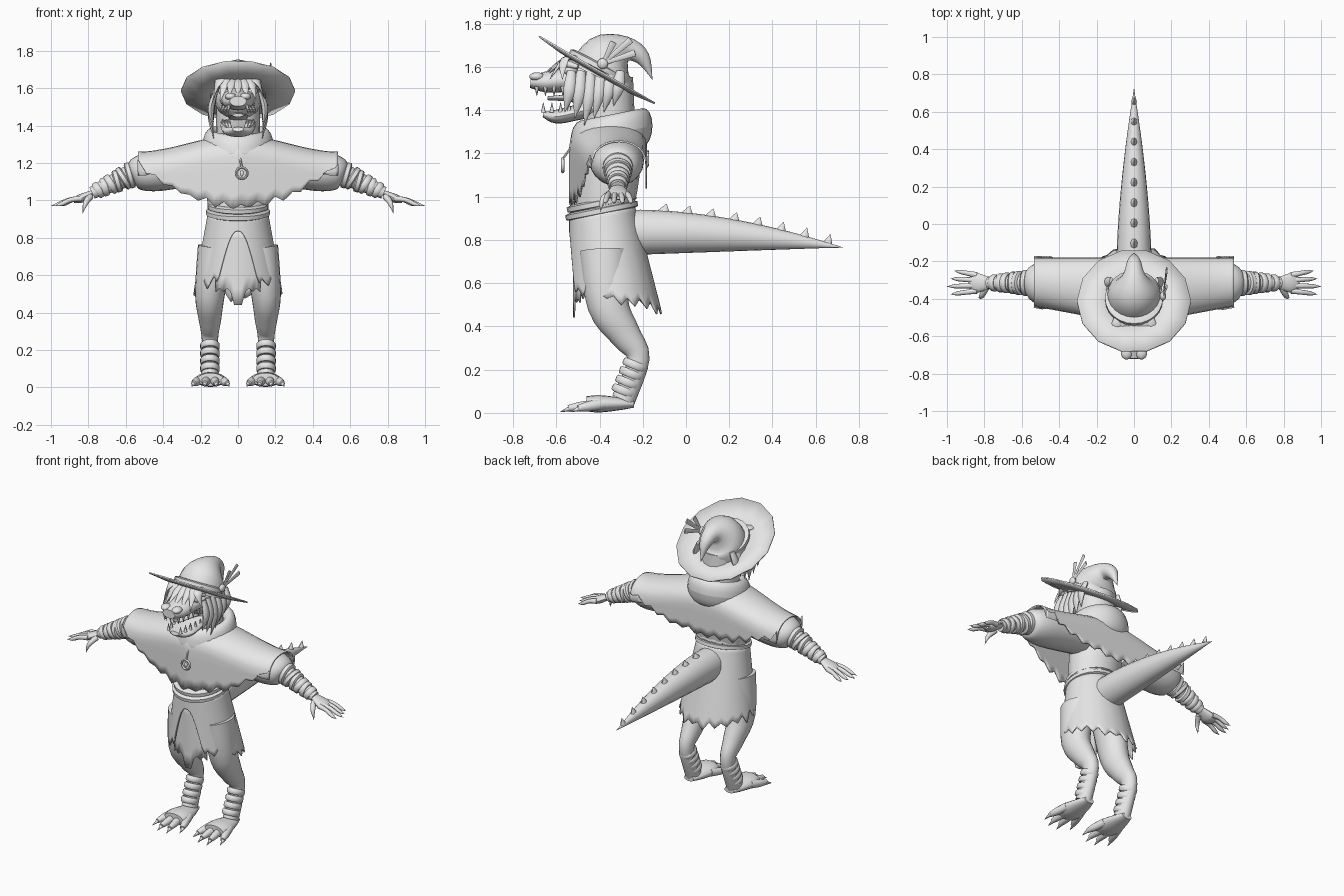
import bpy, bmesh, math, random
from mathutils import Vector

random.seed(4)
if "Cube" in bpy.data.objects:
    bpy.data.objects.remove(bpy.data.objects["Cube"])

clay = bpy.data.materials.new("light_grey")
clay.use_nodes = True
clay.diffuse_color = (.8, .8, .8, 1)
clay.node_tree.nodes["Principled BSDF"].inputs["Base Color"].default_value = clay.diffuse_color
UP, BACK, RIGHT = Vector((0, 0, 1)), Vector((0, 1, 0)), Vector((-1, 0, 0))


def finish(name, bm, mirror=False, thick=0):
    bmesh.ops.recalc_face_normals(bm, faces=bm.faces)
    mesh = bpy.data.meshes.new(name)
    bm.to_mesh(mesh)
    bm.free()
    mesh.materials.append(clay)
    part = bpy.data.objects.new(name, mesh)
    bpy.context.collection.objects.link(part)
    bpy.ops.object.select_all(action="DESELECT")
    part.select_set(True)
    bpy.context.view_layer.objects.active = part
    bpy.ops.object.shade_smooth_by_angle(angle=math.radians(45))
    if thick:
        part.modifiers.new("Thickness", "SOLIDIFY").thickness = thick
    if mirror:
        part.modifiers.new("Mirror", "MIRROR").use_mirror_merge = False


def circle(count):
    return [2 * math.pi * k / count for k in range(count)]


def steps(count):
    return [k / (count - 1) for k in range(count)]


def grid(name, rows, wrap=True, caps=False, **options):
    """Skin rows of points with quads."""
    bm = bmesh.new()
    verts = [[bm.verts.new(point) for point in row] for row in rows]
    count = len(rows[0])
    for low, high in zip(verts, verts[1:]):
        for i in range(count if wrap else count - 1):
            j = (i + 1) % count
            bm.faces.new((low[i], low[j], high[j], high[i]))
    if caps:
        bm.faces.new(verts[0])
        bm.faces.new(verts[-1])
    finish(name, bm, **options)


def spline(points, cuts):
    """Smooth a list of vectors by Catmull-Rom interpolation."""
    smooth = []
    last = len(points) - 1
    for i in range(last):
        a, b, c, d = (points[min(max(i + k, 0), last)] for k in (-1, 0, 1, 2))
        for k in range(cuts):
            t = k / cuts
            smooth.append(b + t / 2 * (c - a + t * (2*a - 5*b + 4*c - d + t * (3*(b - c) + d - a))))
    return smooth + [points[-1]]


def tube(name, points, radii, flat=1, ref=None, sides=16, cuts=4, **options):
    """Tapered tube along a path; flat squashes the second axis of the section."""
    path = spline([Vector((*point, radius)) for point, radius in zip(points, radii)], cuts)
    span = (path[-1] - path[0]).to_3d()
    ref = ref or (BACK if abs(span.z) > max(abs(span.x), abs(span.y)) else UP)
    rows = []
    for i, here in enumerate(path):
        along = (path[min(i + 1, len(path) - 1)] - path[max(i - 1, 0)]).to_3d().normalized()
        side = along.cross(ref).normalized()
        other = side.cross(along) * flat
        radius = max(here.w, .001)
        rows.append([here.to_3d() + radius * (side * math.cos(a) + other * math.sin(a)) for a in circle(sides)])
    grid(name, rows, caps=True, **options)


def midline(*pairs):
    return [(0, y, z) for y, z in pairs]


def band(name, centre, axis, radius, width, **options):
    """Short strap with bevelled rims around an axis."""
    axis = Vector(axis).normalized() * width
    tube(name, [Vector(centre) + axis * k for k in (-1, -.6, .6, 1)],
         [radius * k for k in (.88, 1, 1, .88)], cuts=1, sides=24, **options)


def rings(name, y, profile, squash, slope, sides, **options):
    """Level rings (z, radius) that rise with slope towards the back."""
    grid(name, [[(r * math.cos(a), y + r * squash * math.sin(a), z + slope * r * math.sin(a))
                 for a in circle(sides)] for z, r in profile], **options)


def ball(name, centre, size, **options):
    bm = bmesh.new()
    bmesh.ops.create_uvsphere(bm, u_segments=16, v_segments=10, radius=1)
    bmesh.ops.scale(bm, vec=size, verts=bm.verts)
    bmesh.ops.translate(bm, vec=centre, verts=bm.verts)
    finish(name, bm, **options)


def spike(name, base, tip, radius, **options):
    tube(name, [base, tip], [radius, 0], sides=8, cuts=1, **options)


def ragged(count, every, amount):
    """Zigzag offsets for torn hems."""
    keys = [random.uniform(.2, 1) * amount * (-1) ** k for k in range(count // every + 2)]
    return [keys[i // every] + (keys[i // every + 1] - keys[i // every]) * (i % every) / every
            for i in range(count)]


# Tilted hat: brim, crown with a curled tip, band, feathers
HAT_SLOPE = -.52
rings("hat_brim", -.41, [(1.57, .1), (1.575, .2), (1.59, .305)], .9, HAT_SLOPE, 14, thick=.008)
tube("hat_crown", midline((-.4, 1.55), (-.35, 1.64), (-.27, 1.68), (-.2, 1.64), (-.155, 1.54)),
     [.15, .13, .06, .035, 0], sides=24)
band("hat_band", (0, -.4, 1.6), (0, -HAT_SLOPE, 1), .155, .018)
button = Vector((.155, -.385, 1.615))
ball("hat_button", button, (.016, .025, .025), mirror=False)
for y, z in ((.05, .1), (.13, .11), (.15, .05)):
    tube("hat_feather", [button, button + Vector((.02, y, z))], [.008, .016], .3, RIGHT, sides=6, cuts=1)

# Head: skull, neck, open jaws, eyes
ball("skull", (0, -.42, 1.54), (.125, .14, .11))
tube("neck", midline((-.35, 1.2), (-.36, 1.55)), [.12, .115])
tube("upper_jaw", midline((-.4, 1.55), (-.55, 1.54), (-.65, 1.53), (-.72, 1.53)), [.12, .095, .08, .045], .6)
tube("lower_jaw", midline((-.38, 1.42), (-.5, 1.39), (-.6, 1.37), (-.66, 1.38)), [.1, .09, .08, .03], .4)
tube("tongue", midline((-.46, 1.44), (-.55, 1.455), (-.64, 1.455)), [.05, .05, .03], .3)
ball("nostril", (.04, -.69, 1.555), (.03, .035, .02), mirror=True)
ball("eye", (.075, -.535, 1.585), (.03, .035, .025), mirror=True)
tube("brow", [(.03, -.57, 1.6), (.08, -.56, 1.615), (.11, -.5, 1.6)], [.013, .018, .01], mirror=True)
for k in range(6):
    upper = Vector((.09 - .008 * k, -.49 - .04 * k, 1.51))
    lower = upper + Vector((-.006, .03, -.12))
    spike("upper_tooth", upper, upper - UP * .045, .011, mirror=True)
    spike("lower_tooth", lower, lower + UP * .045, .011, mirror=True)

# Hair: side locks and a fringe
for k in range(6):
    root = Vector((.12, -.53 + .045 * k, 1.58))
    length = .25 - .03 * abs(k - 2)
    tube("side_lock", [root, root + Vector((.025, -.01, -length / 2)), root + Vector((.01, -.03, -length))],
         [.02, .028, 0], .6, RIGHT, sides=8, mirror=True)
for k in range(-3, 4):
    x = .034 * k
    tip = Vector((x * 1.4, -.68 + .012 * k * k, random.uniform(1.54, 1.59) - .005 * k * k))
    tube("fringe_lock", [(x * .7, -.48, 1.64), (x, -.56, 1.635), tip], [.025, .028, 0], .4, UP, sides=8)

# Draped cowl, thick all round and higher at the back
rings("cowl", -.345, [(1.29 + .09 * math.sin(a), .145 + .045 * math.cos(a)) for a in circle(16) + [0]], 1, .2, 32)

# Poncho: arched sections across the shoulders with a torn hem
COUNT, REACH, DROP = 71, .535, .12
front_tear, back_tear = ragged(COUNT, 3, .022), ragged(COUNT, 3, .025)
rows = []
for i, t in enumerate(steps(COUNT)):
    x = (2 * t - 1) * REACH
    u = abs(x) / REACH
    eave = 1.35 - .09 * u * u * (3 - 2 * u) - DROP
    front_hem = .97 + .23 * u * u + front_tear[i]
    back_hem = 1.05 + .14 * u * u + back_tear[i]
    front, back = -.54 + .1 * u, -.18
    middle, depth = (front + back) / 2, (back - front) / 2
    row = [(x, front, front_hem + (eave - front_hem) * k) for k in steps(5)[:-1]]
    row += [(x, middle - depth * math.cos(math.pi * k), eave + DROP * math.sin(math.pi * k) ** .8)
            for k in steps(13)]
    row += [(x, back, eave + (back_hem - eave) * k) for k in steps(5)[1:]]
    rows.append(row)
grid("poncho", rows, wrap=False, thick=.008)

# Torso, belts and pendant
tube("torso", midline((-.35, 1.3), (-.36, 1.1), (-.39, .9)), [.15, .17, .155], .85)
for z, radius in ((.935, .17), (.97, .163)):
    band("belt", (0, -.39, z), (0, -.2, 1), radius, .018)
pendant = Vector((.02, -.57, 1.145))
tube("pendant_ring", [pendant + .03 * (UP * math.sin(a) + RIGHT * math.cos(a)) for a in circle(16) + [0]],
     [.007] * 17, ref=BACK, sides=8, cuts=1)
ball("pendant_stone", pendant, (.01, .008, .018))
tube("pendant_cord", [pendant + UP * .03, (.01, -.53, 1.23)], [.006, .006], sides=6, cuts=1)

# Torn skirt with a front arch, and the cloth behind it
COUNT, WAIST = 120, .94
tears = ragged(COUNT, 3, .035)
columns = []
for angle, tear in zip(circle(COUNT), tears):
    across, depth = math.cos(angle), math.sin(angle)
    hem = .53 - .045 * depth + tear
    opening = abs(across) * 2.2
    if depth < 0 and opening < 1:
        hem = .835 - .24 * opening ** 2.5
    column = []
    for k in steps(13):
        fall = (WAIST - hem) * k
        t = fall / .44
        front, back = -.54, -.24 + .12 * t
        column.append((across * (.16 + .08 * t), (front + back) / 2 + depth * (back - front) / 2,
                       WAIST - fall + .03 * depth * (1 - k)))
    columns.append(column)
grid("skirt", list(zip(*columns)), thick=.008)
rows = []
for k in range(-6, 7):
    x = .02 * k
    low = .44 if abs(k) < 2 else .51 + .02 * (k % 2)
    rows.append([(x, -.522 + 2 * x * x, low + (.88 - low) * t) for t in steps(6)])
grid("loincloth", rows, wrap=False, thick=.008)


# Tail with a row of spikes on its ridge
def tail(t):
    radius = .095 * (1 - t ** 1.7)
    return Vector((0, -.26 + .985 * t, .73 + .035 * t + 1.1 * radius)), radius


tube("tail", *zip(*map(tail, steps(20))), flat=1.1, sides=20, cuts=1)
for k in range(8):
    centre, radius = tail(.16 + .11 * k)
    ridge = centre + UP * radius
    spike("tail_spike", ridge, ridge + UP * .04 + BACK * .012, .022 - .001 * k, flat=1.4)

# Arms: puffed sleeve, wrapped forearm, clawed hand
elbow, wrist = Vector((.5, -.315, 1.17)), Vector((.78, -.315, 1.04))
tube("sleeve", [(.15, -.32, 1.2), (.42, -.32, 1.16), (.54, -.315, 1.145), (.575, -.315, 1.135)],
     [.12, .125, .1, .05], .88, sides=20, mirror=True)
tube("forearm", [elbow, wrist], [.065, .033], mirror=True)
for k in range(6):
    lean = Vector((0, 0, .05 * (-1) ** k))
    band("arm_wrap", elbow.lerp(wrist, .28 + .12 * k), wrist - elbow + lean, .07 - .005 * k, .017, mirror=True)
hand = Vector((.84, -.315, 1.01))
tube("palm", [wrist, hand, hand + Vector((.04, 0, -.01))], [.033, .052, .03], .45, mirror=True)
for k in range(4):
    knuckle = hand + BACK * (.042 - .028 * k)
    tip = Vector((1 - .02 * abs(k - 2), -.25 - .042 * k, .97))
    tube("finger", [knuckle, knuckle.lerp(tip, .4) + UP * .008, knuckle.lerp(tip, .75), tip],
         [.016, .013, .011, 0], sides=10, mirror=True)
tube("thumb", [(.79, -.34, 1.02), (.815, -.385, .985), (.83, -.395, .93)], [.018, .014, 0],
     sides=10, mirror=True)

# Legs: bent back at the hock, wrapped shin, clawed foot
tube("leg", [(.12, -.38, .75), (.15, -.36, .5), (.15, -.28, .36), (.15, -.22, .25), (.15, -.29, .06)],
     [.095, .08, .06, .043, .046], 1.2, sides=20, mirror=True)
hock, ankle = Vector((.15, -.235, .22)), Vector((.15, -.285, .1))
for t in steps(4):
    band("leg_wrap", hock.lerp(ankle, t), ankle - hock, .052, .018, flat=1.15, mirror=True)
heel = Vector((.147, -.24, .042))
tube("foot", [heel - BACK * reach for reach in (0, .07, .16, .22)], [.035, .06, .08, .07], .5, mirror=True)
for k in range(4):
    spread = .06 * k - .09
    tip = Vector((heel.x + spread, -.545 if k in (1, 2) else -.5, .022))
    root = heel + Vector((spread * .6, -.14, 0))
    tube("toe", [root, root.lerp(tip, .6), tip], [.025, .023, .014], sides=12, mirror=True)
    spike("toe_claw", tip + BACK * .015, tip + Vector((spread * .1, -.038, -.018)), .014, mirror=True)
